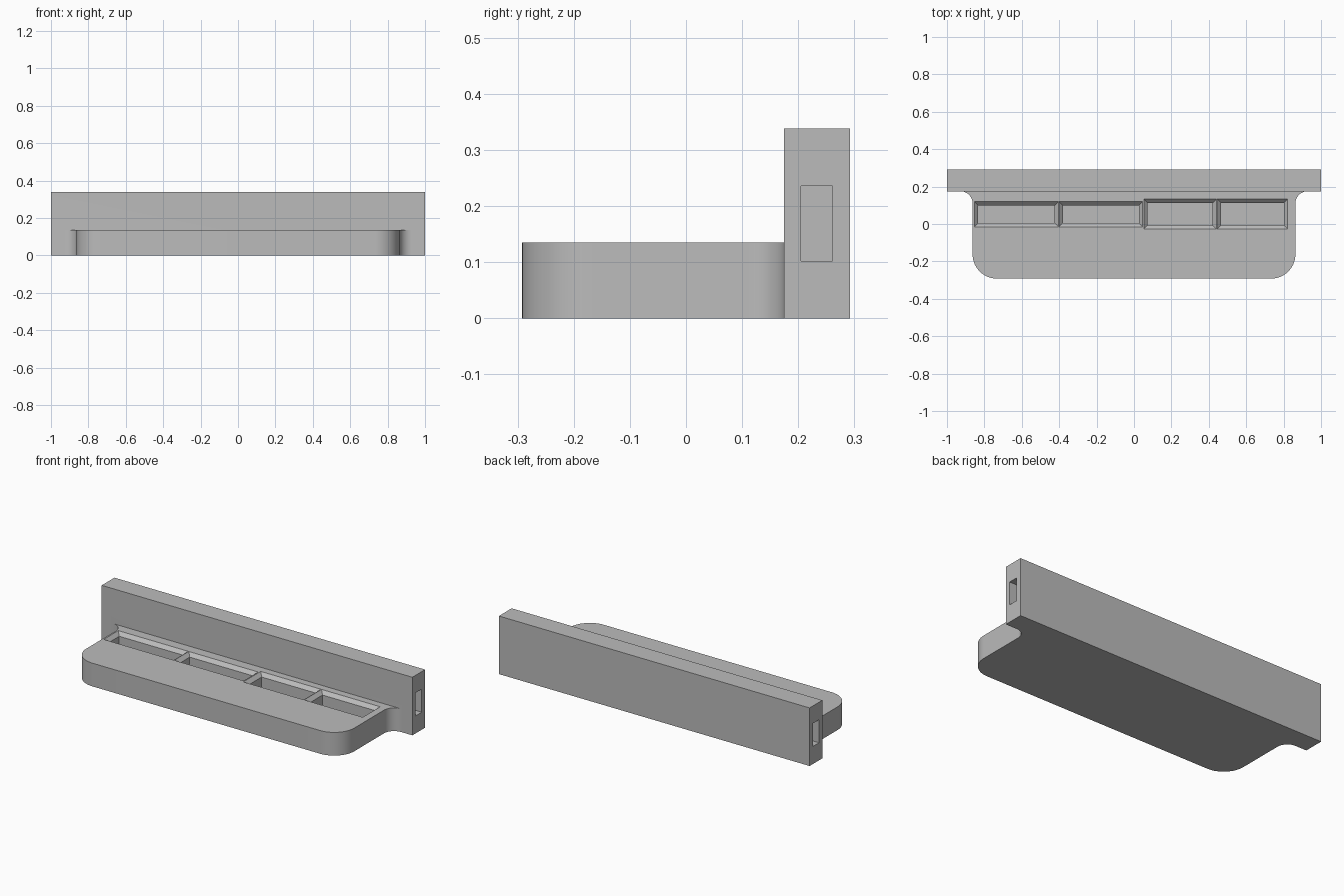
import bpy, bmesh
from math import cos, sin, pi, radians

cube = bpy.data.objects.get("Cube")
if cube:
    bpy.data.objects.remove(cube, do_unlink=True)

grey = bpy.data.materials.new("plain grey")
grey.use_nodes = True
colour = (0.5, 0.5, 0.5, 1)
grey.diffuse_color = colour
grey.node_tree.nodes["Principled BSDF"].inputs["Base Color"].default_value = colour


def loft(name, rings):
    """Solid skinned through stacked rings of equal point count."""
    bm = bmesh.new()
    loops = [[bm.verts.new(p) for p in ring] for ring in rings]
    n = len(loops[0])
    for low, high in zip(loops, loops[1:]):
        for i in range(n):
            j = (i + 1) % n
            bm.faces.new((low[i], low[j], high[j], high[i]))
    bm.faces.new(loops[0][::-1])
    bm.faces.new(loops[-1])
    bmesh.ops.recalc_face_normals(bm, faces=bm.faces)
    mesh = bpy.data.meshes.new(name)
    bm.to_mesh(mesh)
    bm.free()
    mesh.materials.append(grey)
    obj = bpy.data.objects.new(name, mesh)
    bpy.context.collection.objects.link(obj)
    return obj


def rect(x0, x1, y0, y1, z, inset=0):
    x0, x1, y0, y1 = x0 + inset, x1 - inset, y0 + inset, y1 - inset
    return [(x0, y0, z), (x1, y0, z), (x1, y1, z), (x0, y1, z)]


def box(name, x0, x1, y0, y1, z0, z1):
    return loft(name, [rect(x0, x1, y0, y1, z) for z in (z0, z1)])


def combine(target, other, operation):
    mod = target.modifiers.new(other.name, 'BOOLEAN')
    mod.operation, mod.solver, mod.object = operation, 'EXACT', other
    bpy.context.view_layer.objects.active = target
    bpy.ops.object.modifier_apply(modifier=mod.name)
    bpy.data.objects.remove(other, do_unlink=True)


def arc(cx, cy, r, start, end, steps=16):
    angles = [radians(start + (end - start) * i / steps) for i in range(steps + 1)]
    return [(cx + r * cos(a), cy + r * sin(a)) for a in angles]


# Tall back bar
back_y, tray_top = 0.175, 0.135
shelf = box("shelf", -1, 1, back_y, 0.292, 0, 0.338)

# Tray with rounded front corners and flared rear corners
half, corner, flare = 0.863, 0.13, 0.065
right = arc(half - corner, -0.292 + corner, corner, -90, 0)
right += arc(half + flare, back_y - flare, flare, 180, 90)
right.append((half + flare, back_y + 0.02))
outline = right + [(-x, y) for x, y in reversed(right)]
tray = loft("tray", [[(x, y, z) for x, y in outline] for z in (0, tray_top)])
combine(shelf, tray, 'UNION')

# Four pockets with chamfered rims
chamfer, gap = 0.02, 0.002
small, large = (-0.015, 0.119), (-0.027, 0.133)
for x0, x1, (y0, y1) in [(-0.856, -0.402, small), (-0.402, 0.048, small),
                         (0.051, 0.443, large), (0.443, 0.824, large)]:
    x0, x1 = x0 + gap, x1 - gap
    pocket = loft("pocket", [rect(x0, x1, y0, y1, 0.025, chamfer),
                             rect(x0, x1, y0, y1, tray_top - chamfer, chamfer),
                             rect(x0, x1, y0, y1, tray_top),
                             rect(x0, x1, y0, y1, tray_top + 0.02)])
    combine(shelf, pocket, 'DIFFERENCE')

# Blind slot in each end of the bar
for x0, x1 in [(-1.1, -0.85), (0.85, 1.1)]:
    combine(shelf, box("slot", x0, x1, 0.205, 0.261, 0.102, 0.236), 'DIFFERENCE')

bpy.ops.object.select_all(action='DESELECT')
shelf.select_set(True)
bpy.context.view_layer.objects.active = shelf
bpy.ops.object.shade_smooth_by_angle(angle=radians(30))
